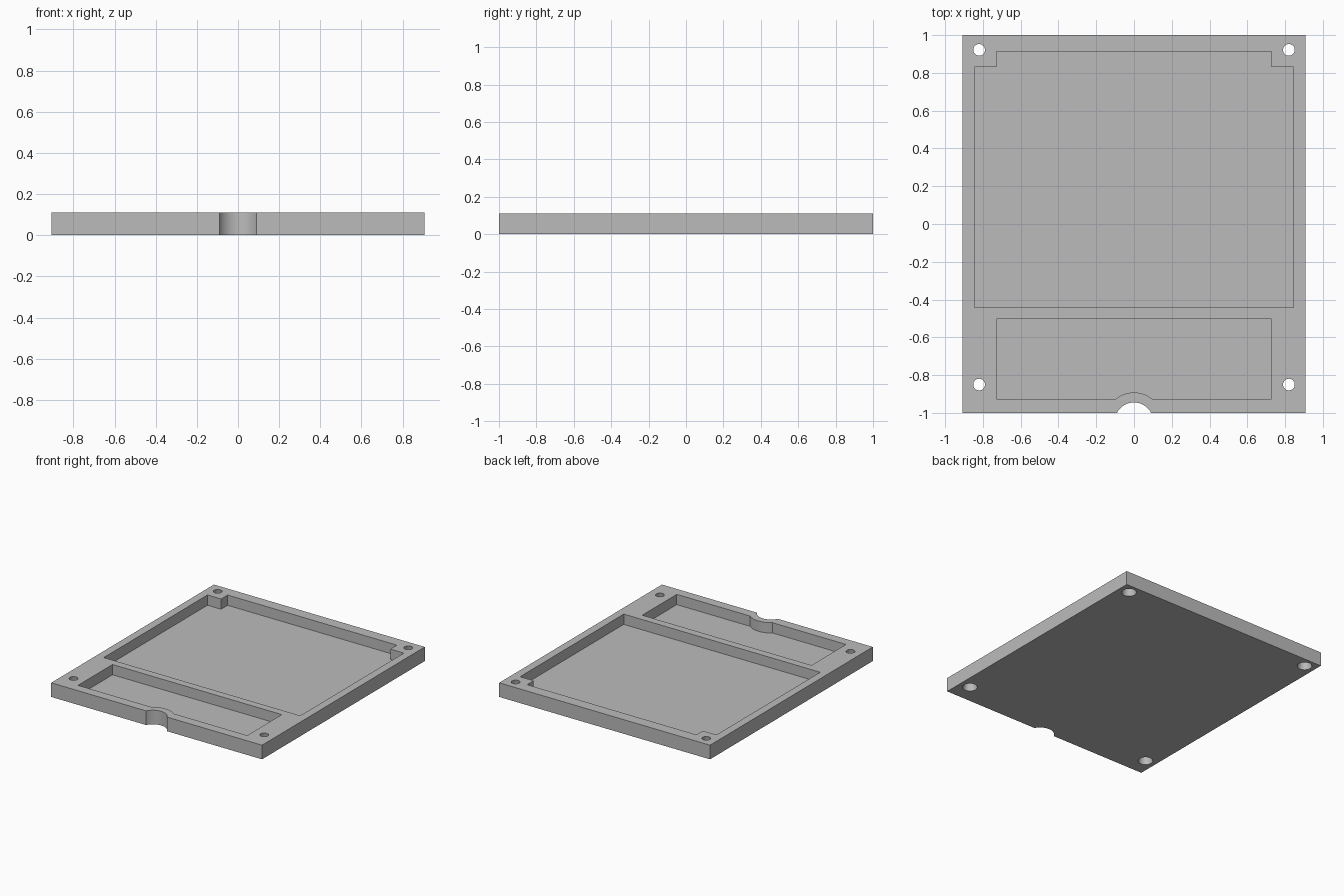
import bpy, bmesh, math

if "Cube" in bpy.data.objects:
    bpy.data.objects.remove(bpy.data.objects["Cube"])

HALF_X, HALF_Y, HEIGHT, FLOOR = 0.907, 1.0, 0.11, 0.03
TOP = HEIGHT + 0.05          # cutters overshoot the top face
NOTCH_Y = -1.047             # centre of the front finger notch

grey = bpy.data.materials.new("plain grey")
grey.use_nodes = True
grey.diffuse_color = (0.5, 0.5, 0.5, 1)
grey.node_tree.nodes["Principled BSDF"].inputs["Base Color"].default_value = (0.5, 0.5, 0.5, 1)


def prism(name, outline, z0, z1):
    """Extrude a counter-clockwise outline from z0 to z1."""
    bm = bmesh.new()
    base = bm.faces.new([bm.verts.new((x, y, z0)) for x, y in outline])
    ext = bmesh.ops.extrude_face_region(bm, geom=[base], use_keep_orig=True)
    for v in ext["geom"]:
        if isinstance(v, bmesh.types.BMVert):
            v.co.z = z1
    bmesh.ops.recalc_face_normals(bm, faces=bm.faces)
    mesh = bpy.data.meshes.new(name)
    bm.to_mesh(mesh)
    bm.free()
    mesh.materials.append(grey)
    obj = bpy.data.objects.new(name, mesh)
    bpy.context.collection.objects.link(obj)
    return obj


def notch_arc(radius, y, steps=24):
    """Arc round the notch centre, left to right, ending on the line at y."""
    a = math.asin((y - NOTCH_Y) / radius)
    angles = [math.pi - a + (2 * a - math.pi) * i / steps for i in range(steps + 1)]
    return [(radius * math.cos(t), NOTCH_Y + radius * math.sin(t)) for t in angles]


# Tray slab with the finger notch in its front edge
tray = prism("tray", [(-HALF_X, -HALF_Y)] + notch_arc(0.102, -HALF_Y)
             + [(HALF_X, -HALF_Y), (HALF_X, HALF_Y), (-HALF_X, HALF_Y)], 0, HEIGHT)

# Large pocket, stepped in at the back corners to clear the screw holes
right_side = [(0.845, -0.442), (0.845, 0.832), (0.728, 0.832), (0.728, 0.912)]
left_side = [(-x, y) for x, y in reversed(right_side)]
cutters = [prism("large_pocket_cutter", right_side + left_side, FLOOR, TOP)]

# Small pocket, its front wall bulging round the notch
cutters.append(prism("small_pocket_cutter", [(-0.728, -0.926)] + notch_arc(0.155, -0.926)
                     + [(0.728, -0.926), (0.728, -0.502), (-0.728, -0.502)], FLOOR, TOP))

# Screw holes, tapering from wide at the bottom to narrow at the top
R_BOTTOM, R_TOP, OVER = 0.053, 0.031, 0.01
slope = (R_BOTTOM - R_TOP) / HEIGHT
for x in (-0.82, 0.82):
    for y in (-0.85, 0.922):
        bpy.ops.mesh.primitive_cone_add(
            vertices=32, radius1=R_BOTTOM + slope * OVER, radius2=R_TOP - slope * OVER,
            depth=HEIGHT + 2 * OVER, location=(x, y, HEIGHT / 2))
        hole = bpy.context.object
        hole.name = "screw_hole_cutter"
        hole.data.materials.append(grey)
        cutters.append(hole)

# Cut everything out of the slab, then discard the cutters
bpy.ops.object.select_all(action='DESELECT')
bpy.context.view_layer.objects.active = tray
tray.select_set(True)
for cutter in cutters:
    cutter.hide_render = True
    mod = tray.modifiers.new("cut", 'BOOLEAN')
    mod.operation, mod.solver, mod.object = 'DIFFERENCE', 'EXACT', cutter
    bpy.ops.object.modifier_apply(modifier=mod.name)
    bpy.data.objects.remove(cutter)

# Round walls smooth, all corners sharp
bpy.ops.object.shade_smooth_by_angle(angle=math.radians(30))
